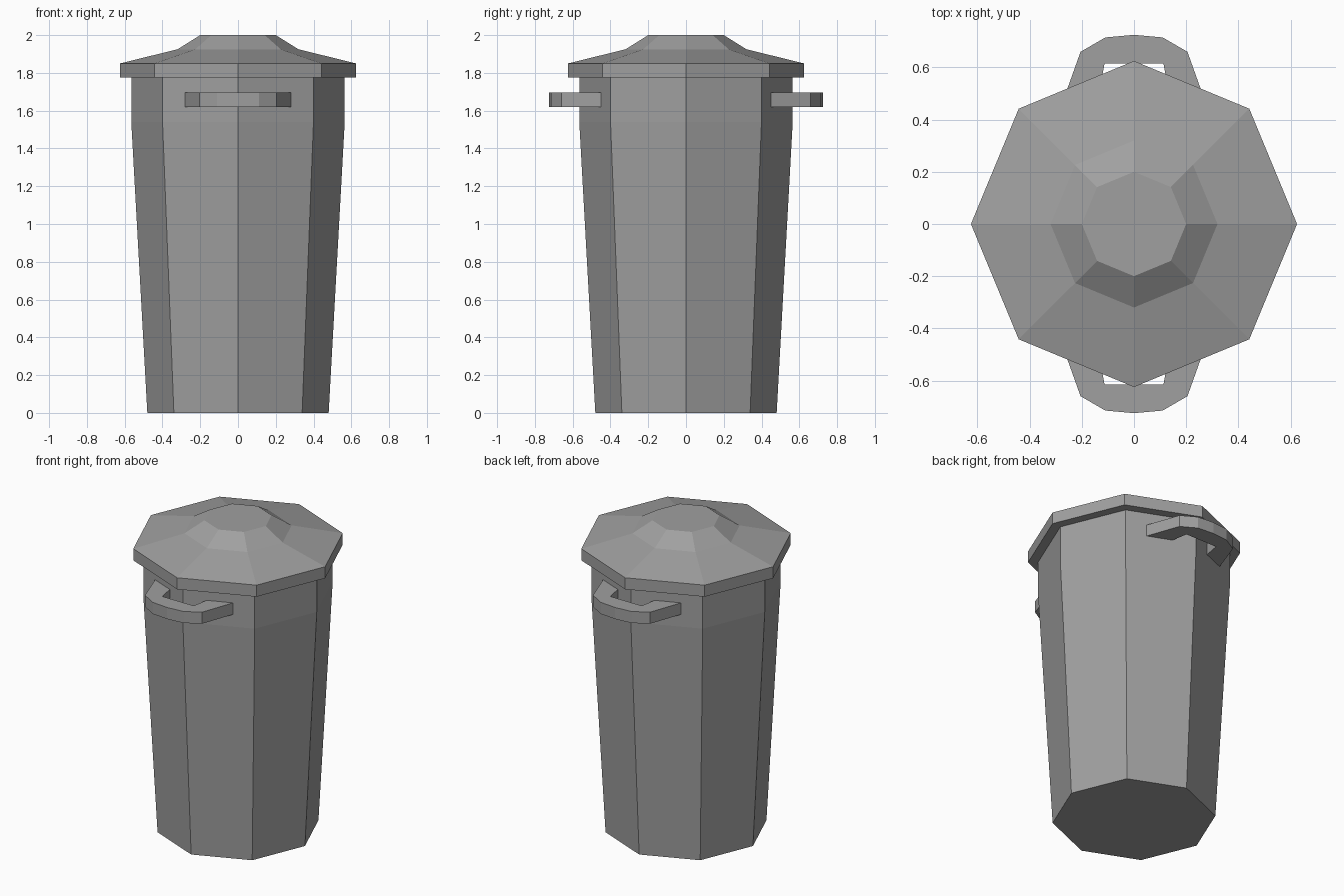
import bpy, bmesh
from math import sin, cos, pi

cube = bpy.data.objects.get("Cube")
if cube:
    bpy.data.objects.remove(cube, do_unlink=True)

grey = bpy.data.materials.new("bin grey")
grey.use_nodes = True
colour = (0.35, 0.35, 0.35, 1)
grey.diffuse_color = colour
grey.node_tree.nodes["Principled BSDF"].inputs["Base Color"].default_value = colour


def finish(name, bm):
    bmesh.ops.recalc_face_normals(bm, faces=bm.faces)
    mesh = bpy.data.meshes.new(name)
    bm.to_mesh(mesh)
    bm.free()
    mesh.materials.append(grey)
    obj = bpy.data.objects.new(name, mesh)
    bpy.context.collection.objects.link(obj)
    return obj


def lathe(name, profile, sides=8):
    """Closed faceted solid from (radius, height) pairs, bottom to top."""
    bm = bmesh.new()
    rings = [[bm.verts.new((r * cos(2 * pi * i / sides), r * sin(2 * pi * i / sides), z))
              for i in range(sides)] for r, z in profile]
    for low, high in zip(rings, rings[1:]):
        for i in range(sides):
            j = (i + 1) % sides
            bm.faces.new((low[i], low[j], high[j], high[i]))
    bm.faces.new(rings[0])
    bm.faces.new(rings[-1])
    return finish(name, bm)


def handle(name, side):
    """Bracket-shaped grip; side is -1 for the front and 1 for the back."""
    outer = [(0.28, 0.45), (0.205, 0.66), (0.11, 0.715), (0, 0.725)]
    inner = [(0, 0.615), (0.113, 0.615), (0.132, 0.51)]
    half = inner + outer
    outline = half + [(-x, y) for x, y in reversed(half) if x > 0]
    # Split into quads between the inner and outer edges
    right = [((0.132, 0.51), outer[0]), ((0.113, 0.615), outer[1]),
             ((0.07, 0.615), outer[2]), (inner[0], outer[3])]
    pairs = right + [((-a[0], a[1]), (-b[0], b[1])) for a, b in reversed(right[:-1])]
    bm = bmesh.new()
    stations = []
    for a, b in pairs:
        stations.append([bm.verts.new((x, y * side, z))
                         for (x, y), z in ((a, 1.62), (b, 1.62), (b, 1.695), (a, 1.695))])
    for s, t in zip(stations, stations[1:]):
        for i in range(4):
            j = (i + 1) % 4
            bm.faces.new((s[i], s[j], t[j], t[i]))
    bm.faces.new(stations[0])
    bm.faces.new(stations[-1])
    return finish(name, bm)


# Tapered body with a straight collar
lathe("bin_body", [(0.48, 0), (0.565, 1.54), (0.565, 1.78)])

# Overhanging lid with a stepped crown
lathe("lid", [(0.625, 1.775), (0.625, 1.85), (0.32, 1.925), (0.2, 2.0)])

# Carrying handles
handle("front_handle", -1)
handle("back_handle", 1)
